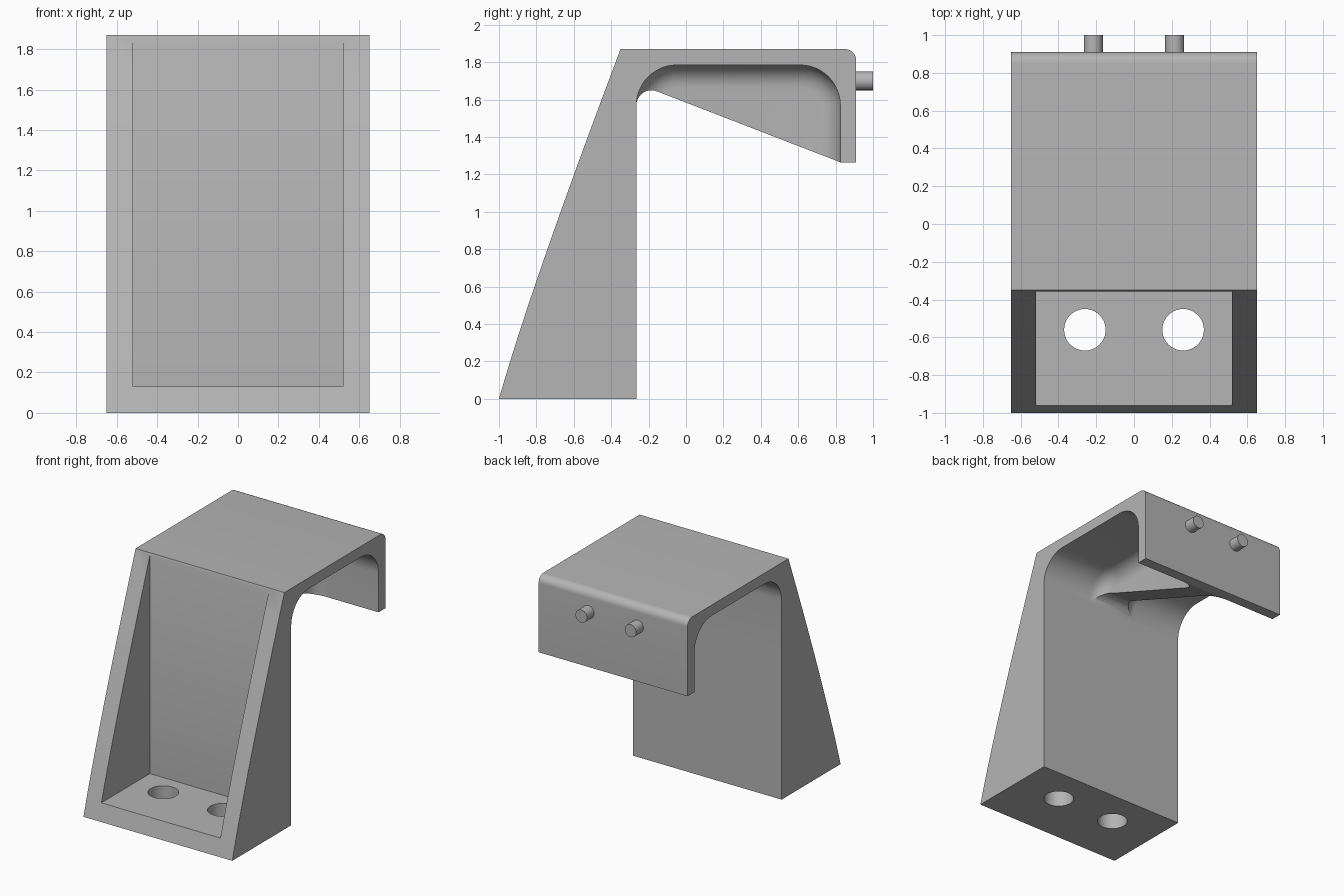
import bpy, bmesh
from math import sin, cos, pi, radians
from mathutils import Matrix

cube = bpy.data.objects.get("Cube")
if cube:
    bpy.data.objects.remove(cube, do_unlink=True)

grey = bpy.data.materials.new("grey")
grey.use_nodes = True
colour = (0.46, 0.46, 0.46, 1)
grey.diffuse_color = colour
grey.node_tree.nodes["Principled BSDF"].inputs["Base Color"].default_value = colour

WIDTH = 0.65          # half width of the bracket
WALL, PLATE = -0.265, 0.825   # inner faces of the upright and the end plate
CEILING, RADIUS = 1.785, 0.215
RIB, BLEND = 0.09, 0.12       # rib half thickness and blend radius


def arc(cy, cz, r, a0, a1, n=12):
    """Points on an arc in the side plane, angles in degrees."""
    angles = [radians(a0 + (a1 - a0) * i / n) for i in range(n + 1)]
    return [(cy + r * cos(a), cz + r * sin(a)) for a in angles]


def make_object(name, bm):
    bmesh.ops.recalc_face_normals(bm, faces=bm.faces)
    mesh = bpy.data.meshes.new(name)
    bm.to_mesh(mesh)
    bm.free()
    mesh.materials.append(grey)
    obj = bpy.data.objects.new(name, mesh)
    bpy.context.collection.objects.link(obj)
    return obj


def loft(name, sections):
    """Closed solid through (x, side-plane outline) sections."""
    bm = bmesh.new()
    rings = [[bm.verts.new((x, y, z)) for y, z in pts] for x, pts in sections]
    for a, b in zip(rings, rings[1:]):
        for i in range(len(a)):
            j = (i + 1) % len(a)
            bm.faces.new((a[i], a[j], b[j], b[i]))
    bm.faces.new(rings[0])
    bm.faces.new(rings[-1])
    return make_object(name, bm)


def cylinder(name, centre, radius, depth, turn=0):
    bm = bmesh.new()
    matrix = Matrix.Translation(centre) @ Matrix.Rotation(turn, 4, 'X')
    bmesh.ops.create_cone(bm, cap_ends=True, segments=40, radius1=radius,
                          radius2=radius, depth=depth, matrix=matrix)
    return make_object(name, bm)


def cut(target, cutter):
    mod = target.modifiers.new("cut", 'BOOLEAN')
    mod.operation, mod.solver, mod.object = 'DIFFERENCE', 'EXACT', cutter
    bpy.context.view_layer.objects.active = target
    bpy.ops.object.modifier_apply(modifier=mod.name)
    bpy.data.objects.remove(cutter, do_unlink=True)


def smooth(obj):
    bpy.ops.object.select_all(action='DESELECT')
    obj.select_set(True)
    bpy.context.view_layer.objects.active = obj
    bpy.ops.object.shade_smooth_by_angle(angle=radians(25))


# Bracket: side outline with the bowed front edge and the rib's lower edge
def bow(t):
    a, b, c = (1 - t) ** 2, 2 * t * (1 - t), t * t
    return (-0.35 * a - 0.83 * b - c, 1.87 * a + 0.6 * b)


outline = [(-1, 0), (WALL, 0)]
outline += arc(WALL + 0.08, 1.57, 0.08, 180, 70, 10)
outline += [(PLATE, 1.265), (0.91, 1.265)]
outline += arc(0.85, 1.81, 0.06, 0, 90, 8)
outline += [bow(i / 16) for i in range(16)]
bracket = loft("bracket", [(-WIDTH, outline), (WIDTH, outline)])


# Hollows on both sides of the central rib, blended into it
def arch(inset):
    r = RADIUS - inset
    z = CEILING - RADIUS
    return ([(PLATE - inset, 1.2)] + arc(PLATE - RADIUS, z, r, 0, 90)
            + arc(WALL + RADIUS, z, r, 90, 180) + [(WALL + inset, 1.2)])


for side in (-1, 1):
    sections = []
    for i in range(9):
        t = i / 8 * pi / 2
        sections.append((side * (RIB + BLEND * (1 - cos(t))), arch(BLEND * (1 - sin(t)))))
    sections.append((side * (WIDTH + 0.1), arch(0)))
    cut(bracket, loft("hollow_cutter", sections))

# Open front pocket
pocket = [(-1.2, 0.13), (-0.357, 0.13), (-0.357, 2), (-1.2, 2)]
cut(bracket, loft("pocket_cutter", [(-0.52, pocket), (0.52, pocket)]))

# Bolt holes through the foot
for side in (-1, 1):
    cut(bracket, cylinder("hole_cutter", (side * 0.26, -0.56, 0.05), 0.11, 0.3))
smooth(bracket)

# Locating pins on the end plate
for side, name in ((-1, "right_pin"), (1, "left_pin")):
    smooth(cylinder(name, (side * 0.215, 0.945, 1.7), 0.05, 0.11, pi / 2))
